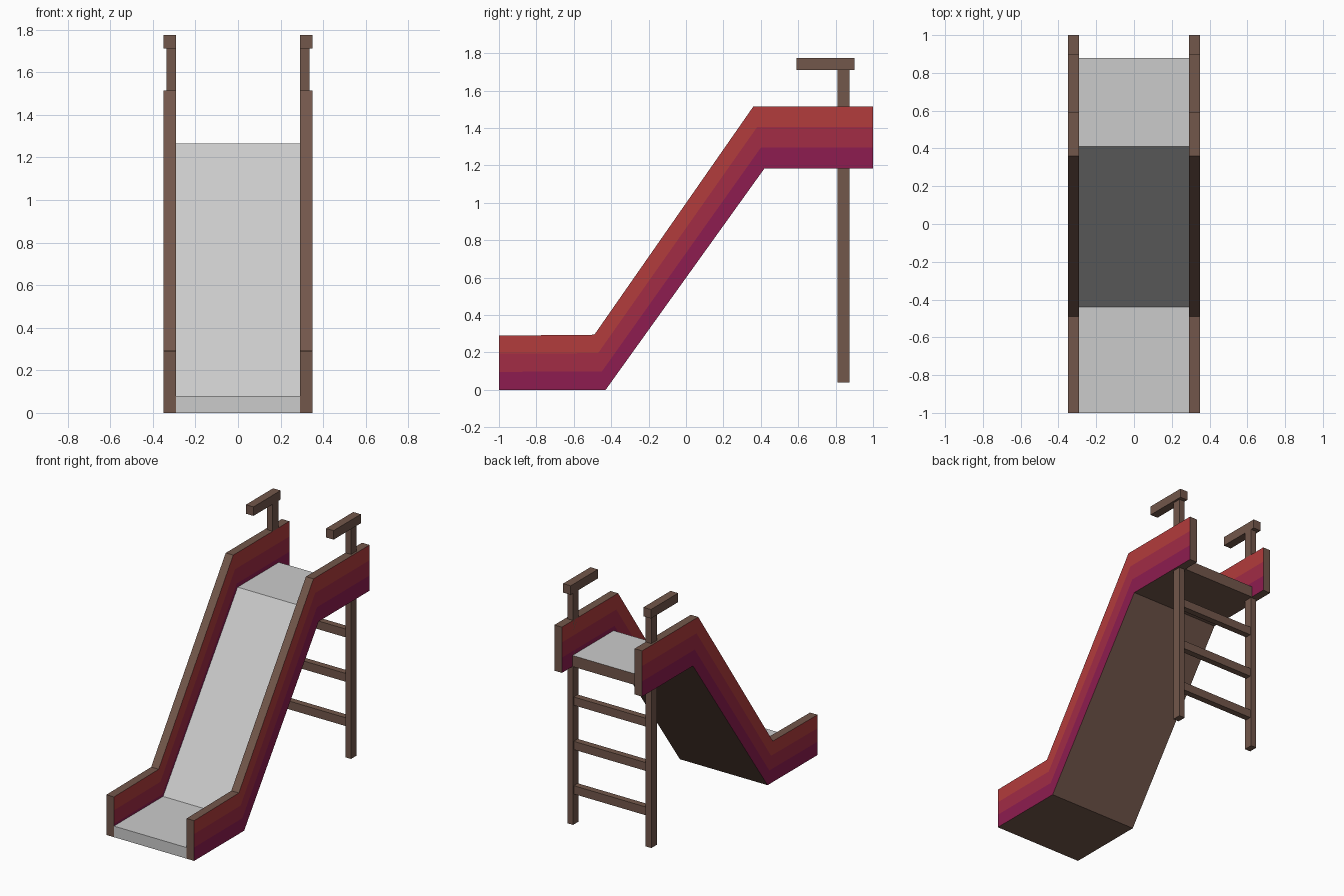
import bpy, bmesh

if "Cube" in bpy.data.objects:
    bpy.data.objects.remove(bpy.data.objects["Cube"])


def material(name, rgb):
    m = bpy.data.materials.new(name)
    m.diffuse_color = (*rgb, 1)
    m.use_nodes = True
    m.node_tree.nodes["Principled BSDF"].inputs["Base Color"].default_value = m.diffuse_color
    return m


BROWN = material("brown", (0.17, 0.095, 0.07))
GREY = material("grey", (0.6, 0.6, 0.6))
REDS = [material("purple_red", (0.27, 0.012, 0.08)),
        material("crimson", (0.36, 0.025, 0.06)),
        material("red", (0.45, 0.045, 0.045))]


def finish(name, bm, mats):
    bmesh.ops.recalc_face_normals(bm, faces=bm.faces)
    me = bpy.data.meshes.new(name)
    bm.to_mesh(me)
    bm.free()
    for m in mats:
        me.materials.append(m)
    bpy.context.collection.objects.link(bpy.data.objects.new(name, me))


def box(name, x, y, z):
    """Box from (min, max) ranges."""
    bm = bmesh.new()
    bmesh.ops.create_cube(bm, size=1)
    for v in bm.verts:
        v.co = [r[0] if c < 0 else r[1] for c, r in zip(v.co, (x, y, z))]
    finish(name, bm, [BROWN])


def ribbon(name, x0, x1, lower, upper, mats, sides, bottom, top, front, back):
    """Bent slab between two yz paths; its sides are split in bands, one per entry of sides."""
    bm = bmesh.new()
    n, rows = len(lower), len(sides)
    grid = [[[bm.verts.new((x, a[0] + (b[0] - a[0]) * r / rows, a[1] + (b[1] - a[1]) * r / rows))
              for a, b in zip(lower, upper)] for r in range(rows + 1)] for x in (x0, x1)]
    L, R = grid

    def face(mat, *verts):
        bm.faces.new(verts).material_index = mat

    for c in range(n - 1):
        for r in range(rows):
            for g in grid:
                face(sides[r], g[r][c], g[r][c + 1], g[r + 1][c + 1], g[r + 1][c])
        for r, mat in ((0, bottom), (rows, top)):
            face(mat, L[r][c], L[r][c + 1], R[r][c + 1], R[r][c])
    for c, mat in ((0, front), (n - 1, back)):
        for r in range(rows):
            face(mat, L[r][c], L[r + 1][c], R[r + 1][c], R[r][c])
    finish(name, bm, mats)


underside = [(-1, 0), (-0.43, 0), (0.42, 1.185), (1, 1.185)]
rail_top = [(-1, 0.29), (-0.49, 0.295), (0.36, 1.515), (1, 1.515)]
chute_top = [(-1, 0.08), (-0.44, 0.08), (0.41, 1.265), (0.88, 1.265)]

# chute: grey sliding surface, brown underneath
ribbon("chute", -0.29, 0.29, underside[:3] + [(0.88, 1.185)], chute_top,
       [BROWN, GREY], [0], bottom=0, top=1, front=1, back=0)

for side, s in (("left", -1), ("right", 1)):
    def span(a, b):
        return tuple(sorted((s * a, s * b)))

    # side panel with red faces and brown edges
    ribbon(side + "_side_panel", *span(0.29, 0.35), underside, rail_top,
           REDS + [BROWN], [0, 1, 2], bottom=3, top=3, front=3, back=3)
    # ladder post and handle
    box(side + "_ladder_post", span(0.29, 0.335), (0.81, 0.873), (0.04, 1.72))
    box(side + "_handle", span(0.29, 0.35), (0.59, 0.9), (1.71, 1.775))

# ladder rungs
for i in range(3):
    z = 0.29 + 0.32 * i
    box(f"ladder_rung_{i + 1}", (-0.3, 0.3), (0.82, 0.865), (z - 0.03, z + 0.03))
